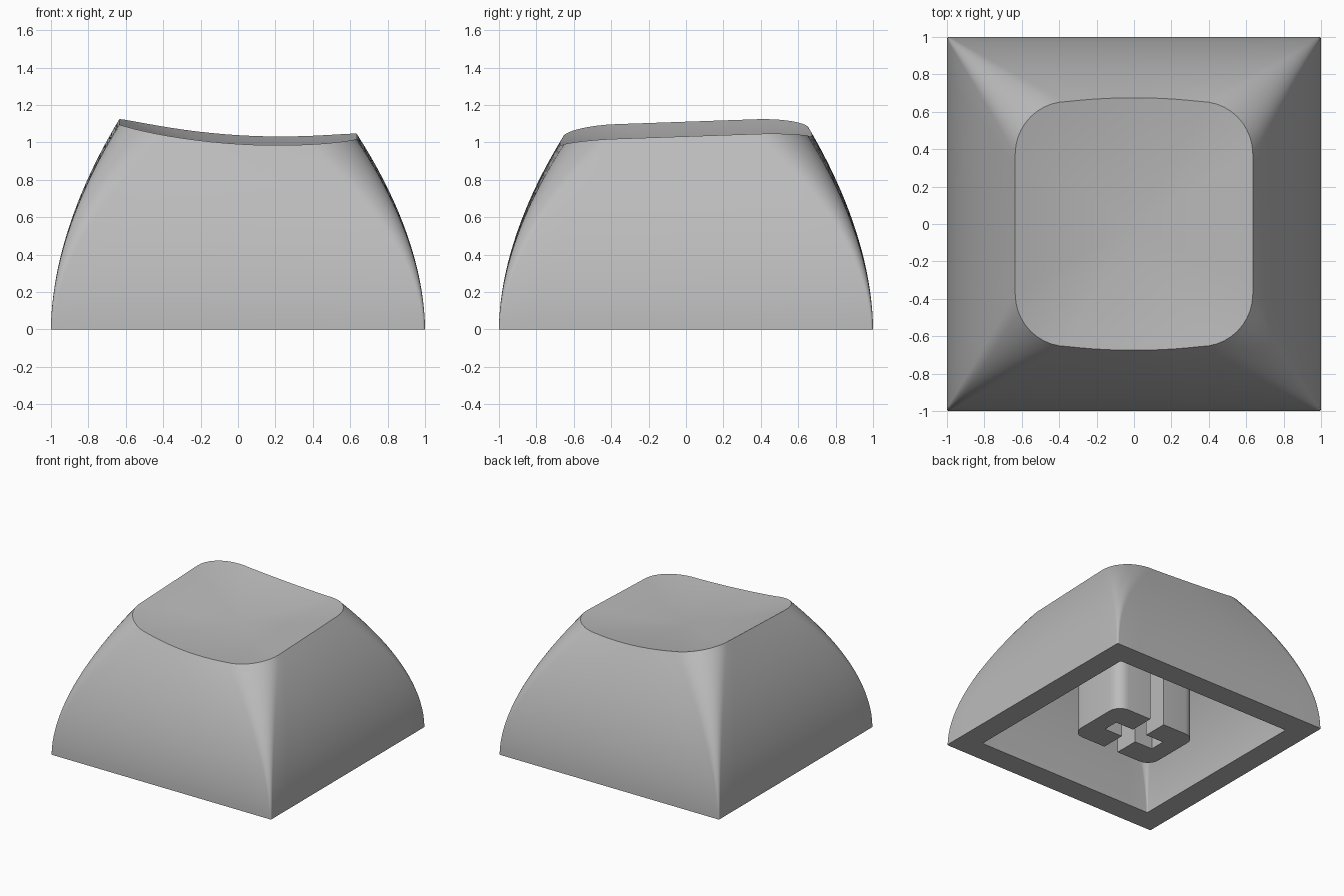
import bpy, bmesh, math

cube = bpy.data.objects.get("Cube")
if cube:
    bpy.data.objects.remove(cube, do_unlink=True)

grey = bpy.data.materials.new("light grey plastic")
grey.use_nodes = True
colour = (0.5, 0.5, 0.5, 1)
grey.diffuse_color = colour
grey.node_tree.nodes["Principled BSDF"].inputs["Base Color"].default_value = colour

SIDE, ARC = 10, 10      # segments per straight side and per corner


def section(hx, hy, r, bulge=0.0):
    """Rounded rectangle, anticlockwise, with bowed front and back sides."""
    pts = []
    for q, (sx, sy) in enumerate([(1, 1), (-1, 1), (-1, -1), (1, -1)]):
        for i in range(ARC + 1):
            a = math.pi / 2 * (q + i / ARC)
            pts.append((sx * (hx - r) + r * math.cos(a), sy * (hy - r) + r * math.sin(a)))
        # straight run to the next corner
        nx, ny = [(-1, 1), (-1, -1), (1, -1), (1, 1)][q]
        a = math.pi / 2 * (q + 1)
        end = (nx * (hx - r) + r * math.cos(a), ny * (hy - r) + r * math.sin(a))
        start = pts[-1]
        for i in range(1, SIDE):
            k = i / SIDE
            x = start[0] + (end[0] - start[0]) * k
            y = start[1] + (end[1] - start[1]) * k
            if q % 2 == 0:
                y += sy * bulge * 4 * k * (1 - k)
            pts.append((x, y))
    return pts


def top_height(x, y):
    return 1.008 + 0.035 * y + 0.14 * (x - 0.22) ** 2


def make_object(name, bm, angle):
    bmesh.ops.recalc_face_normals(bm, faces=bm.faces)
    mesh = bpy.data.meshes.new(name)
    bm.to_mesh(mesh)
    bm.free()
    mesh.materials.append(grey)
    obj = bpy.data.objects.new(name, mesh)
    bpy.context.collection.objects.link(obj)
    bpy.ops.object.select_all(action='DESELECT')
    obj.select_set(True)
    bpy.context.view_layer.objects.active = obj
    bpy.ops.object.shade_smooth_by_angle(angle=math.radians(angle))
    return obj


# Cap shell: dished top, curved outer walls, base rim, hollow inside
rings = []
rim = section(0.635, 0.655, 0.28, 0.02)
DISH, WALL = 12, 20
for i in range(1, DISH):
    k = i / DISH
    rings.append([(x * k, y * k, top_height(x * k, y * k) - 0.04 * (1 - k * k))
                  for x, y in rim])
for i in range(WALL + 1):
    t = 1 - i / WALL
    s = t ** 1.85
    ring = section(1 - 0.365 * s, 1 - 0.345 * s, 0.012 + 0.268 * s, 0.02 * s)
    rings.append([(x, y, t * top_height(*e)) for (x, y), e in zip(ring, rim)])
for i in range(WALL + 1):
    t = i / WALL
    s = t ** 1.85
    ring = section(0.81 - 0.29 * s, 0.81 - 0.28 * s, 0.008 + 0.2 * s)
    rings.append([(x, y, t * 0.84) for x, y in ring])

bm = bmesh.new()
loops = [[bm.verts.new(p) for p in ring] for ring in rings]
n = len(rim)
for a, b in zip(loops, loops[1:]):
    for j in range(n):
        bm.faces.new((a[j], b[j], b[(j + 1) % n], a[(j + 1) % n]))
centre = bm.verts.new((0, 0, top_height(0, 0) - 0.04))
for j in range(n):
    bm.faces.new((centre, loops[0][j], loops[0][(j + 1) % n]))
bm.faces.new(loops[-1])
make_object("cap_shell", bm, 35)

# Stem: two mirrored halves that leave a cross-shaped socket
HX, HY, R, SLOT, ARM = 0.38, 0.27, 0.1, 0.065, 0.23
for name, side in (("stem_left", 1), ("stem_right", -1)):
    outline = [(SLOT, -HY)]
    for sy, start in ((-1, -90), (1, 0)):
        for i in range(7):
            a = math.radians(start + 15 * i)
            outline.append((HX - R + R * math.cos(a), sy * (HY - R) + R * math.sin(a)))
    outline += [(SLOT, HY), (SLOT, SLOT), (ARM, SLOT), (ARM, -SLOT), (SLOT, -SLOT)]
    bm = bmesh.new()
    face = bm.faces.new([bm.verts.new((side * x, y, 0.01)) for x, y in outline])
    up = bmesh.ops.extrude_face_region(bm, geom=[face], use_keep_orig=True)
    moved = [v for v in up["geom"] if isinstance(v, bmesh.types.BMVert)]
    bmesh.ops.translate(bm, verts=moved, vec=(0, 0, 0.85))
    make_object(name, bm, 35)
